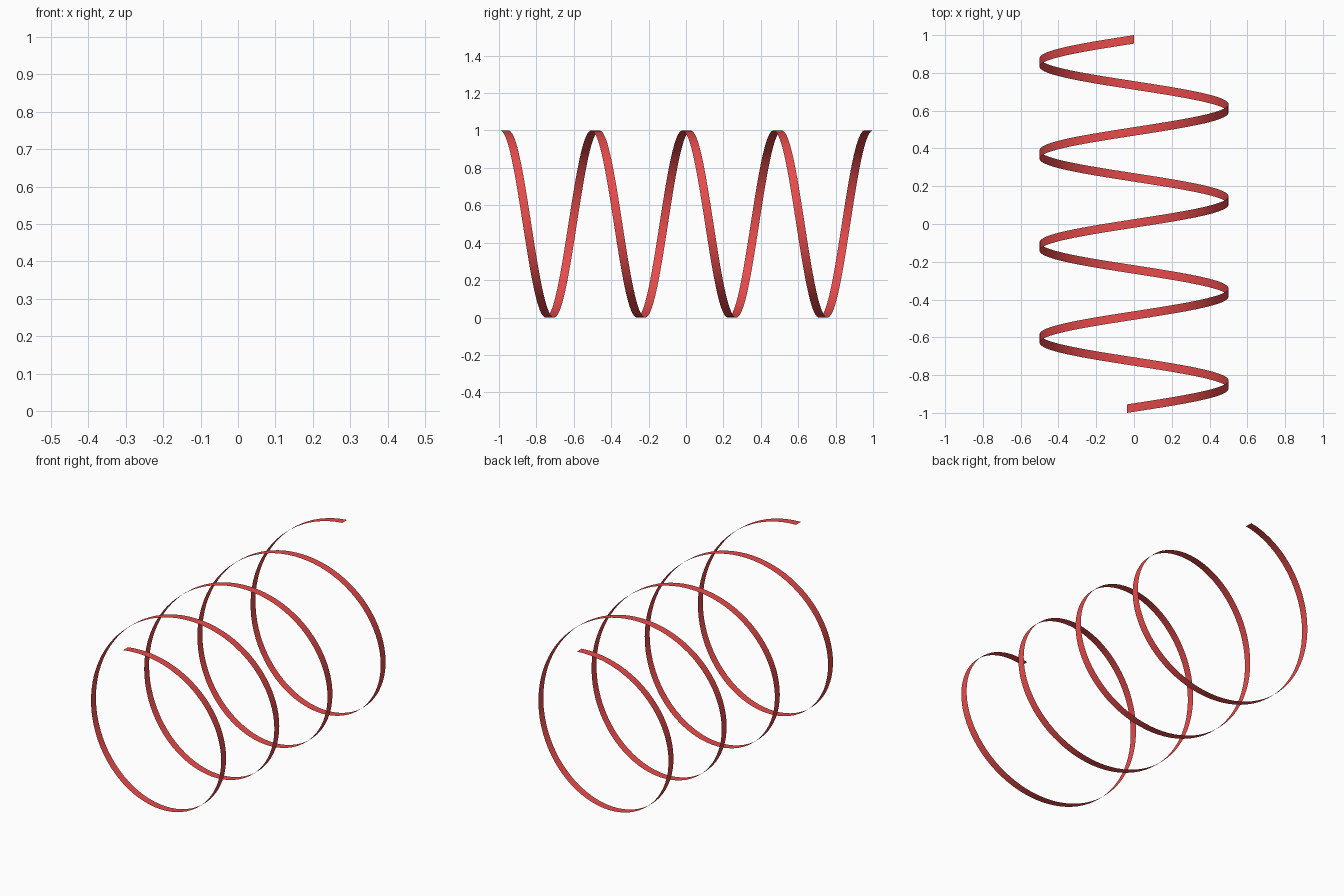
import bpy, bmesh, math

if "Cube" in bpy.data.objects:
    bpy.data.objects.remove(bpy.data.objects["Cube"])

RADIUS = 0.5
WIDTH = 0.045            # ribbon width along the coil axis
START = -0.074           # start angle from the top, just left of centre
END = 4 * 2 * math.pi    # finishes exactly at the top
STEPS = 320

# Coil ribbon: a helix around the y axis, swept straight along y
bm = bmesh.new()
rows = []
for i in range(STEPS + 1):
    t = i / STEPS
    a = START + (END - START) * t
    x, z = RADIUS * math.sin(a), RADIUS + RADIUS * math.cos(a)
    y = -1 + (2 - WIDTH) * t
    rows.append((bm.verts.new((x, y, z)), bm.verts.new((x, y + WIDTH, z))))

# Faces wound so the normals point outward from the axis
for (a0, a1), (b0, b1) in zip(rows, rows[1:]):
    bm.faces.new((a0, b0, b1, a1)).smooth = True
bm.normal_update()
if bm.faces[:][0].normal.z < 0:
    bmesh.ops.reverse_faces(bm, faces=bm.faces[:])

mesh = bpy.data.meshes.new("coil_ribbon")
bm.to_mesh(mesh)
bm.free()
coil = bpy.data.objects.new("coil_ribbon", mesh)
bpy.context.collection.objects.link(coil)

# Red finish
red = bpy.data.materials.new("red")
red.diffuse_color = (0.8, 0.07, 0.07, 1)
red.use_nodes = True
red.node_tree.nodes["Principled BSDF"].inputs["Base Color"].default_value = red.diffuse_color
mesh.materials.append(red)
